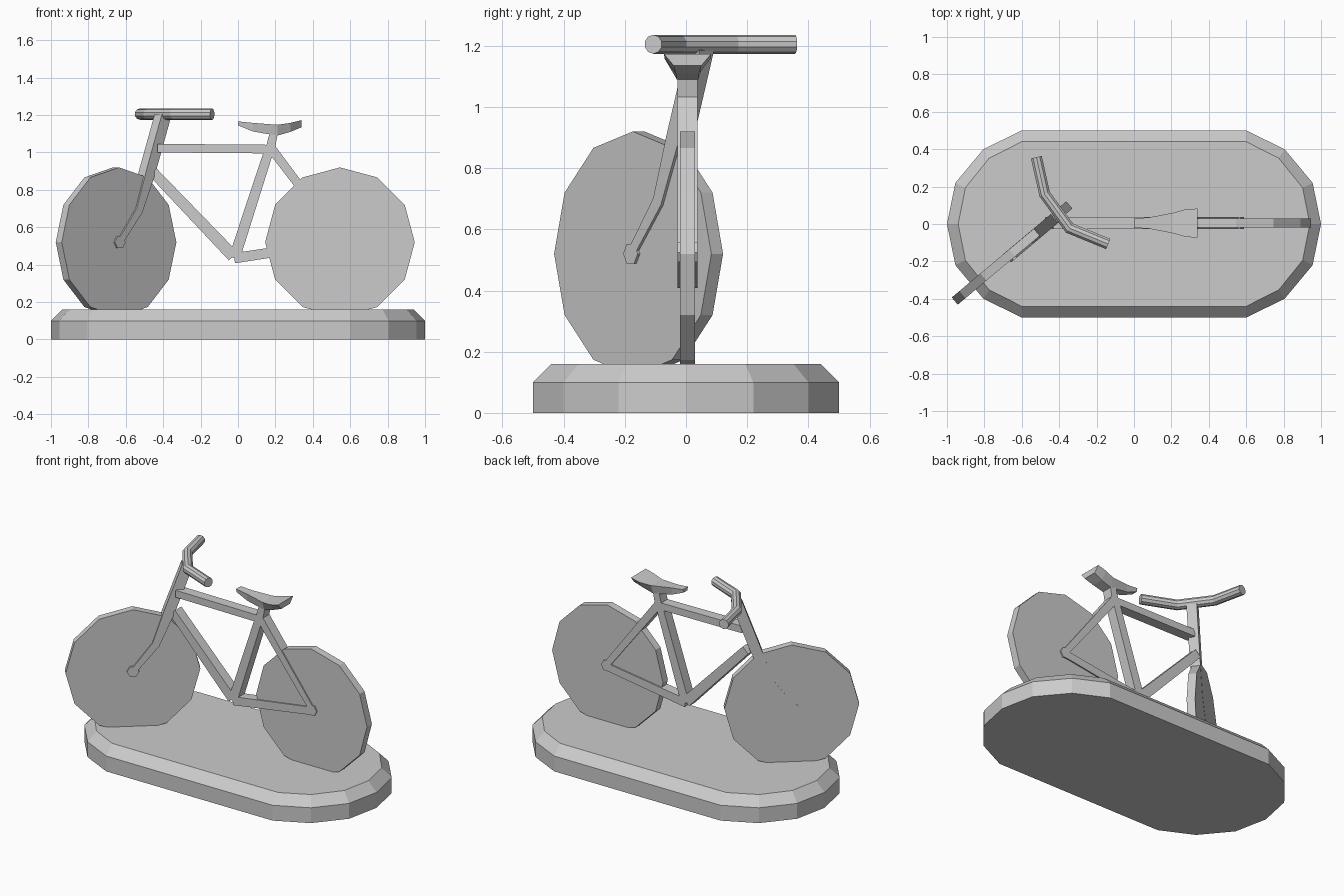
import bpy, bmesh, math
from mathutils import Vector, Matrix

if "Cube" in bpy.data.objects:
    bpy.data.objects.remove(bpy.data.objects["Cube"])


def loft(name, rings, matrix=None):
    """Skin a list of equal-length point rings and cap both ends."""
    bm = bmesh.new()
    vs = [[bm.verts.new(p) for p in r] for r in rings]
    n = len(vs[0])
    for a, b in zip(vs, vs[1:]):
        for i in range(n):
            j = (i + 1) % n
            bm.faces.new((a[i], a[j], b[j], b[i]))
    bm.faces.new(vs[0])
    bm.faces.new(vs[-1])
    bmesh.ops.recalc_face_normals(bm, faces=bm.faces)
    me = bpy.data.meshes.new(name)
    bm.to_mesh(me)
    bm.free()
    ob = bpy.data.objects.new(name, me)
    bpy.context.collection.objects.link(ob)
    if matrix:
        ob.matrix_world = matrix
    return ob


def tube(name, pts, widths, y0, y1, matrix=None):
    """Flat rectangular tube along a path in the xz plane."""
    p = [Vector(q) for q in pts]
    rings = []
    for i, q in enumerate(p):
        d = (p[min(i + 1, len(p) - 1)] - p[max(i - 1, 0)]).normalized()
        n = Vector((-d.y, d.x)) * widths[i] / 2
        a, b = q + n, q - n
        rings.append([(a.x, y0, a.y), (a.x, y1, a.y), (b.x, y1, b.y), (b.x, y0, b.y)])
    return loft(name, rings, matrix)


def disc(name, cx, cz, r, sides, y0, y1, matrix=None):
    """Polygonal disc with its axis along y."""
    ang = [2 * math.pi * i / sides for i in range(sides)]
    return loft(name, [[(cx + r * math.cos(a), y, cz + r * math.sin(a)) for a in ang]
                       for y in (y0, y1)], matrix)


# base plinth with chamfered top edge
def base_ring(inx, iny, z):
    sx, sy = (0.4 - inx) / 0.4, (0.5 - iny) / 0.5
    q = [(0.4, 0), (0.355, 0.22), (0.205, 0.4), (0, 0.5)]
    right = [(0.6 + x * sx, y * sy, z) for x, y in q]
    left = [(-x, y, z) for x, y, z in reversed(right)]
    half = right + left
    return half + [(x, -y, z) for x, y, z in reversed(half[1:-1])]


loft("base", [base_ring(0, 0, 0), base_ring(0, 0, 0.10), base_ring(0.06, 0.06, 0.16)])

# wheels, the front one steered to the side
steer = Matrix.Translation((-0.652, -0.155, 0)) @ Matrix.Rotation(math.radians(40), 4, 'Z')
disc("rear_wheel", 0.545, 0.52, 0.4, 12, -0.02, 0.03)
disc("front_wheel", 0, 0.52, 0.4, 12, -0.025, 0.025, steer)

# frame tubes
F0, F1 = -0.028, 0.038
frame = {
    "top_tube": ([(-0.43, 1.023), (0.17, 1.018)], [0.046, 0.046]),
    "down_tube": ([(-0.455, 0.895), (-0.025, 0.445)], [0.055, 0.065]),
    "seat_tube": ([(-0.02, 0.435), (0.172, 1.03)], [0.06, 0.05]),
    "seat_post": ([(0.17, 1.01), (0.195, 1.12)], [0.05, 0.042]),
    "chain_stay": ([(-0.02, 0.435), (0.55, 0.52)], [0.055, 0.05]),
    "seat_stay": ([(0.175, 1.025), (0.55, 0.53)], [0.05, 0.04]),
}
for name, (pts, w) in frame.items():
    tube(name, pts, w, F0, F1)
disc("rear_hub", 0.55, 0.525, 0.037, 6, F0, F1)

# fork and front hub
tube("fork", [(0.0, 0.52), (0.135, 0.69), (0.215, 0.90), (0.322, 1.195)],
     [0.035, 0.045, 0.065, 0.065], -0.035, 0.026, steer)
disc("front_hub", 0, 0.52, 0.037, 6, -0.035, 0.026, steer)

# seat: x, top half width, bottom half width, bottom z, top z
sections = [(0.0, 0.025, 0.02, 1.145, 1.166), (0.08, 0.03, 0.025, 1.112, 1.158),
            (0.21, 0.055, 0.035, 1.09, 1.148), (0.28, 0.075, 0.038, 1.11, 1.158),
            (0.34, 0.077, 0.045, 1.135, 1.173)]
loft("seat", [[(x, 0.005 - t, z1), (x, 0.005 + t, z1), (x, 0.005 + b, z0), (x, 0.005 - b, z0)]
              for x, t, b, z0, z1 in sections])

# handlebar: round bar with two mitred bends
path = [Vector(p) for p in ((-0.522, 0.357), (-0.478, 0.16), (-0.345, -0.022), (-0.138, -0.107))]
rings = []
for i, p in enumerate(path):
    d0 = (p - path[i - 1]).normalized() if i else (path[1] - p).normalized()
    d1 = (path[i + 1] - p).normalized() if i < 3 else d0
    d = (d0 + d1).normalized()
    side = Vector((-d.y, d.x)) / d.dot(d0)
    ring = []
    for k in range(10):
        a = 2 * math.pi * k / 10 + math.pi / 10
        o = side * 0.031 * math.cos(a)
        ring.append((p.x + o.x, p.y + o.y, 1.205 + 0.031 * math.sin(a)))
    rings.append(ring)
loft("handlebar", rings)
